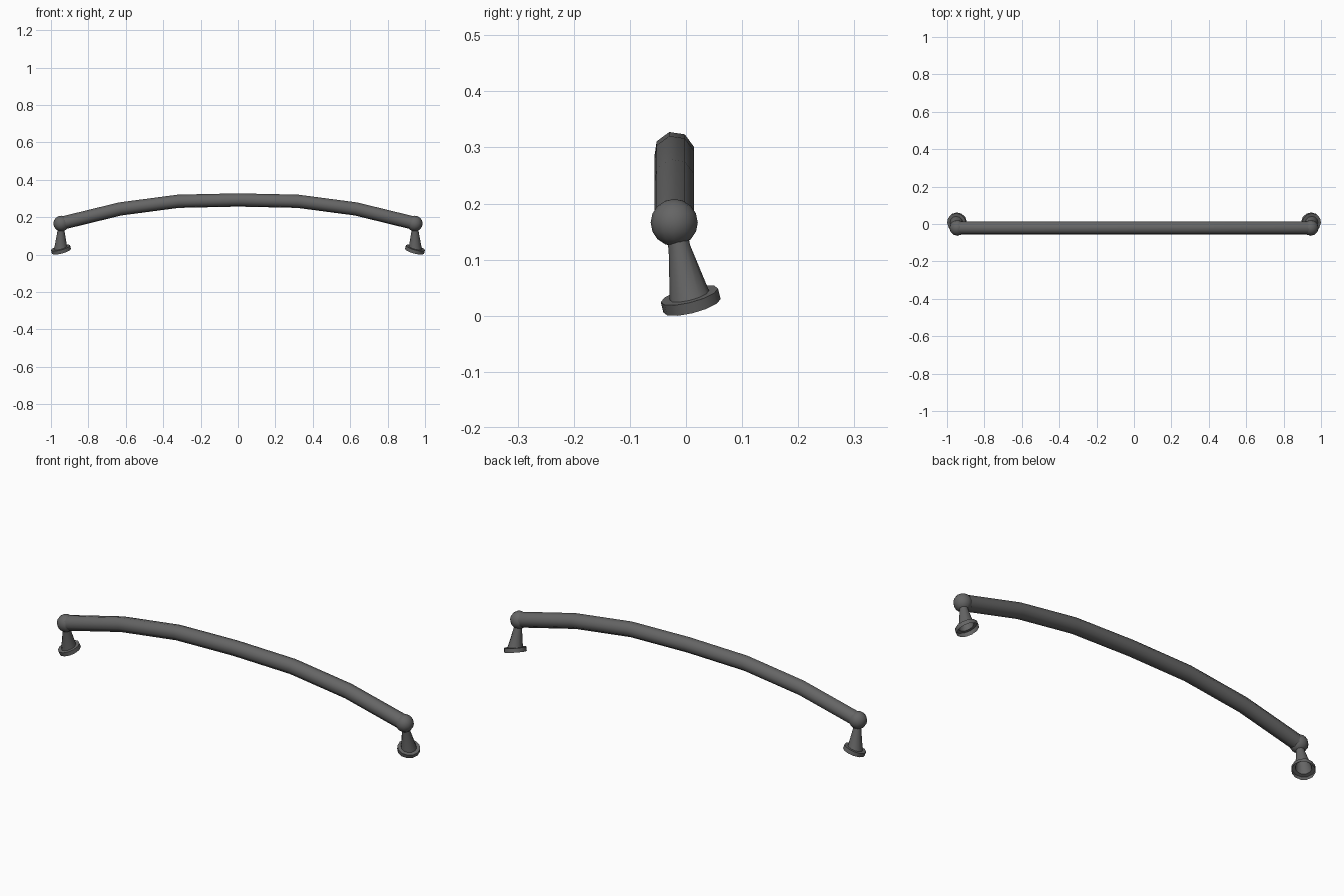
import bpy, bmesh, math
from mathutils import Vector

if "Cube" in bpy.data.objects:
    bpy.data.objects.remove(bpy.data.objects["Cube"])

mat = bpy.data.materials.new("dark_grey_metal")
mat.diffuse_color = (0.13, 0.13, 0.13, 1)
mat.use_nodes = True
mat.node_tree.nodes["Principled BSDF"].inputs["Base Color"].default_value = mat.diffuse_color


def make_object(name, bm, angle):
    bmesh.ops.recalc_face_normals(bm, faces=bm.faces)
    me = bpy.data.meshes.new(name)
    bm.to_mesh(me)
    bm.free()
    ob = bpy.data.objects.new(name, me)
    bpy.context.collection.objects.link(ob)
    me.materials.append(mat)
    bpy.ops.object.select_all(action='DESELECT')
    bpy.context.view_layer.objects.active = ob
    ob.select_set(True)
    bpy.ops.object.shade_smooth_by_angle(angle=math.radians(angle))
    return ob


def ring(bm, centre, normal, radius, n, phase=0.0, ref=Vector((0, 1, 0))):
    """Circle of n vertices around a normal."""
    normal = normal.normalized()
    u = (ref - normal * ref.dot(normal)).normalized()
    v = normal.cross(u)
    return [bm.verts.new(centre + radius * (math.cos(a) * u + math.sin(a) * v))
            for a in (phase + 2 * math.pi * i / n for i in range(n))]


def bridge(bm, a, b):
    n = len(a)
    for i in range(n):
        bm.faces.new((a[i], a[(i + 1) % n], b[(i + 1) % n], b[i]))


# arched octagonal bar
half = [(0.945, 0.167), (0.63, 0.244), (0.32, 0.285)]
path = [(-x, z) for x, z in half] + [(0, 0.292)] + half[::-1]
path = [Vector((x, -0.021, z)) for x, z in path]
bm = bmesh.new()
rings = []
for i, p in enumerate(path):
    t = path[min(i + 1, len(path) - 1)] - path[max(i - 1, 0)]
    rings.append(ring(bm, p, t, 0.0365, 8, math.radians(14)))
for a, b in zip(rings, rings[1:]):
    bridge(bm, a, b)
bm.faces.new(rings[0])
bm.faces.new(rings[-1])
make_object("arched_bar", bm, 60)

for side, s in (("left", -1), ("right", 1)):
    ball_c = Vector((s * 0.945, -0.021, 0.166))

    # ball joint at the bar end
    bm = bmesh.new()
    bmesh.ops.create_uvsphere(bm, u_segments=12, v_segments=8, radius=0.042)
    bmesh.ops.translate(bm, verts=bm.verts, vec=ball_c)
    make_object(side + "_ball", bm, 60)

    # tapered post with a tilted flange, open underneath
    bm = bmesh.new()
    n = Vector((s * 0.25, -0.24, 0.94)).normalized()
    top = Vector((s * 0.949, 0.006, 0.0365))
    axis = ball_c - top
    n_seg = 12
    prof = [ring(bm, top - n * 0.020, n, 0.0525, n_seg),
            ring(bm, top, n, 0.0525, n_seg),
            ring(bm, top, n, 0.036, n_seg),
            ring(bm, top + axis * 0.66, axis, 0.0195, n_seg),
            ring(bm, top + axis * 0.85, axis, 0.0195, n_seg)]
    for a, b in zip(prof, prof[1:]):
        bridge(bm, a, b)
    make_object(side + "_foot", bm, 40)
